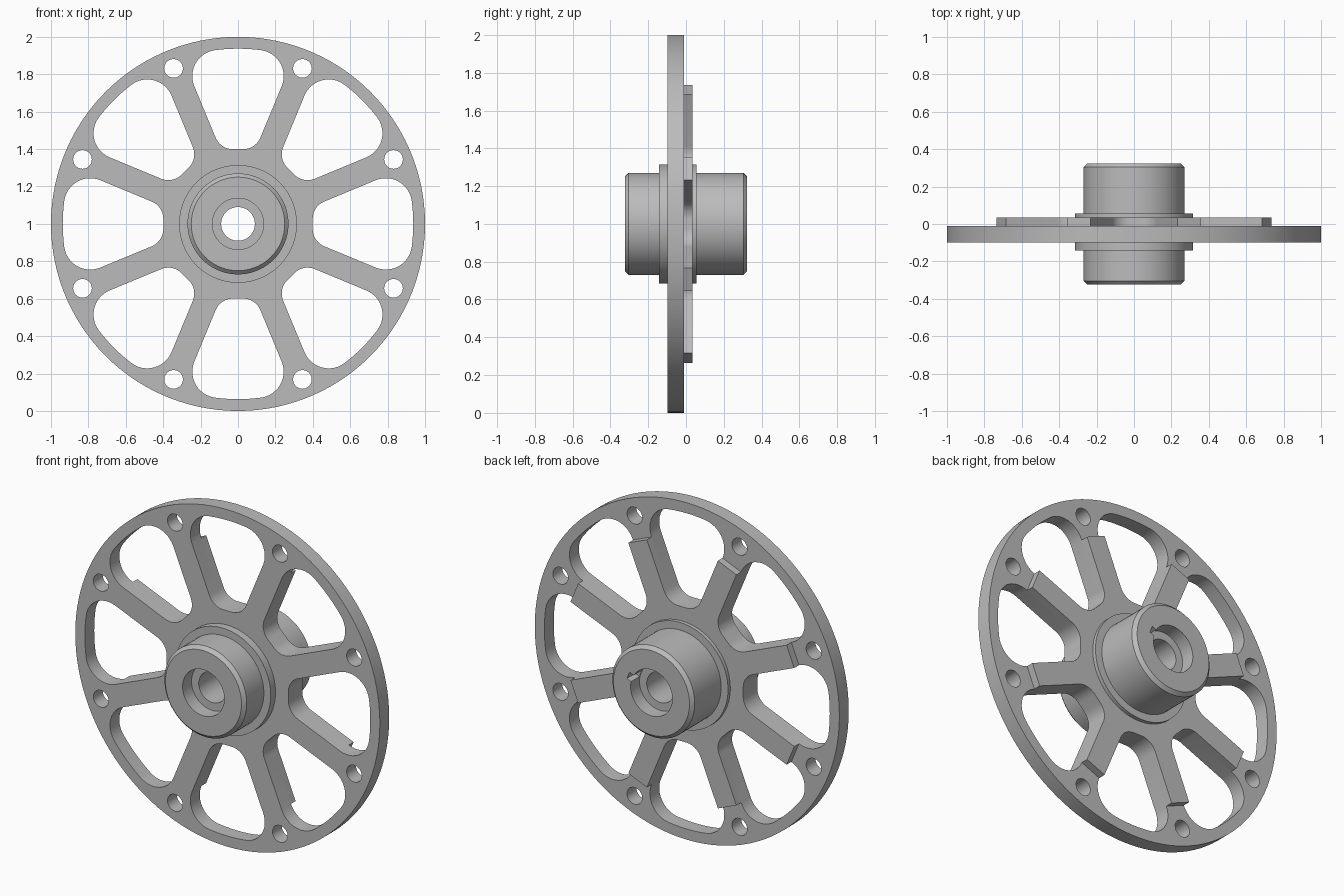
import bpy, bmesh, math
from mathutils import Matrix

if "Cube" in bpy.data.objects:
    bpy.data.objects.remove(bpy.data.objects["Cube"])

SPOKE_HALF = 0.066      # half width of a spoke
RIB_END = 0.768         # radius where the raised ribs stop
IN_R, OUT_R = 0.40, 0.937   # inner and outer radius of the windows
IN_FIL, OUT_FIL = 0.10, 0.14

grey = bpy.data.materials.new("grey metal")
grey.diffuse_color = (0.50, 0.50, 0.50, 1)
grey.use_nodes = True
grey.node_tree.nodes["Principled BSDF"].inputs["Base Color"].default_value = grey.diffuse_color


def polar(r, deg, cx=0, cy=0):
    a = math.radians(deg)
    return (cx + r * math.cos(a), cy + r * math.sin(a))


def arc(r, a0, a1, n, c=(0, 0)):
    return [polar(r, a0 + (a1 - a0) * i / n, *c) for i in range(n + 1)]


def turn(pts, deg):
    c, s = math.cos(math.radians(deg)), math.sin(math.radians(deg))
    return [(x * c - y * s, x * s + y * c) for x, y in pts]


def circle(r, n, c=(0, 0)):
    return arc(r, 0, 360, n, c)[:-1]


def fillet_angle(dist, r):
    # angle of a fillet centre away from the window's middle line
    return 22.5 - math.degrees(math.asin((SPOKE_HALF + r) / dist))


# window outline in two halves, centred on the x axis
ai = fillet_angle(IN_R + IN_FIL, IN_FIL)
ao = fillet_angle(OUT_R - OUT_FIL, OUT_FIL)
inner = (arc(IN_FIL, 247.5, 180 - ai, 10, polar(IN_R + IN_FIL, -ai))
         + arc(IN_FIL, 180 + ai, 112.5, 10, polar(IN_R + IN_FIL, ai)))
outer = (arc(OUT_FIL, 112.5, ao, 12, polar(OUT_R - OUT_FIL, ao))
         + arc(OUT_R, ao, -ao, 6)[1:-1]
         + arc(OUT_FIL, -ao, -112.5, 12, polar(OUT_R - OUT_FIL, -ao)))


def finish(obj, name):
    bpy.ops.object.select_all(action='DESELECT')
    obj.select_set(True)
    bpy.context.view_layer.objects.active = obj
    bpy.ops.object.convert(target='MESH')
    obj = bpy.context.object
    obj.name = name
    obj.data.materials.clear()
    obj.data.materials.append(grey)
    bpy.ops.object.shade_smooth_by_angle(angle=math.radians(25))
    return obj


def slab(name, outlines, y0, y1):
    # flat part with holes, extruded along y
    cu = bpy.data.curves.new(name, 'CURVE')
    cu.dimensions, cu.fill_mode = '2D', 'BOTH'
    cu.extrude = (y1 - y0) / 2
    for pts in outlines:
        sp = cu.splines.new('POLY')
        sp.points.add(len(pts) - 1)
        for p, (x, y) in zip(sp.points, pts):
            p.co = (x, y, 0, 1)
        sp.use_cyclic_u = True
    ob = bpy.data.objects.new(name, cu)
    bpy.context.collection.objects.link(ob)
    ob.rotation_euler.x = math.pi / 2
    ob.location = (0, (y0 + y1) / 2, 1)
    return finish(ob, name)


# wheel plate: rim, eight windows, eight bolt holes
outlines = [circle(1, 120), circle(0.3, 64)]
for k in range(8):
    outlines.append(turn(inner + outer, 45 * k))
    outlines.append(circle(0.05, 24, polar(0.9, 22.5 + 45 * k)))
slab("wheel_plate", outlines, -0.098, -0.010)

# raised ribs on the back of the spokes
spider = []
for k in range(8):
    spider += turn([(RIB_END, -SPOKE_HALF), (RIB_END, SPOKE_HALF)], 45 * k - 22.5)
    spider += turn(inner, 45 * k)
slab("spoke_ribs", [spider, circle(0.3, 64)], -0.010, 0.034)

# hub: turned profile of (radius, y) with collar, chamfers and stepped bore
profile = [(0.09, -0.24), (0.137, -0.24), (0.137, -0.324), (0.25, -0.324),
           (0.27, -0.304), (0.27, -0.143), (0.315, -0.143), (0.315, 0.056),
           (0.27, 0.056), (0.27, 0.304), (0.25, 0.324), (0.137, 0.324),
           (0.137, 0.24), (0.09, 0.24)]
N = 72
bm = bmesh.new()
rings = []
for i in range(N):
    a = 2 * math.pi * i / N
    rings.append([bm.verts.new((r * math.cos(a), y, 1 + r * math.sin(a)))
                  for r, y in profile])
for i in range(N):
    p, q = rings[i], rings[(i + 1) % N]
    for j in range(len(profile)):
        m = (j + 1) % len(profile)
        bm.faces.new((p[j], p[m], q[m], q[j]))
bmesh.ops.recalc_face_normals(bm, faces=bm.faces)
me = bpy.data.meshes.new("hub")
bm.to_mesh(me)
bm.free()
hub = bpy.data.objects.new("hub", me)
bpy.context.collection.objects.link(hub)

# keyway notch in the back recess
bm = bmesh.new()
bmesh.ops.create_cube(bm, size=1, matrix=Matrix.Translation((0, 0, 1))
                      @ Matrix.Rotation(math.radians(-22.5), 4, 'Y')
                      @ Matrix.Translation((0.135, 0.295, 0))
                      @ Matrix.Diagonal((0.06, 0.10, 0.045, 1)))
me = bpy.data.meshes.new("keyway_cutter")
bm.to_mesh(me)
bm.free()
cutter = bpy.data.objects.new("keyway_cutter", me)
bpy.context.collection.objects.link(cutter)
cutter.hide_render = True
cut = hub.modifiers.new("keyway", 'BOOLEAN')
cut.object, cut.operation, cut.solver = cutter, 'DIFFERENCE', 'EXACT'
finish(hub, "hub")
bpy.data.objects.remove(cutter)
